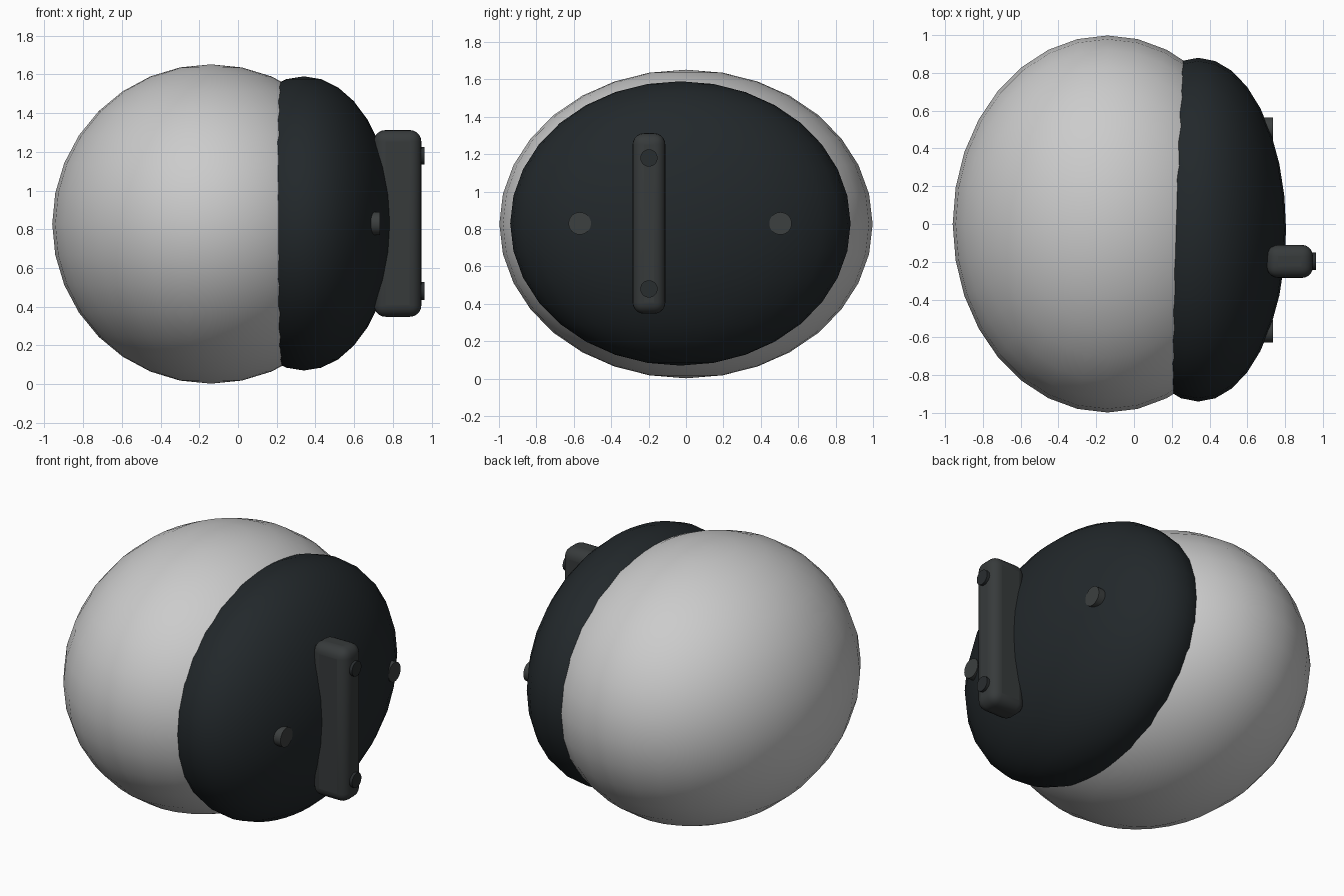
import bpy
from math import pi, radians

if "Cube" in bpy.data.objects:
    bpy.data.objects.remove(bpy.data.objects["Cube"])


def material(name, r, g, b):
    m = bpy.data.materials.new(name)
    m.diffuse_color = (r, g, b, 1)
    m.use_nodes = True
    m.node_tree.nodes["Principled BSDF"].inputs["Base Color"].default_value = m.diffuse_color
    return m


def finish(name, mat=None, angle=40):
    ob = bpy.context.object
    ob.name = name
    bpy.ops.object.transform_apply(location=False, rotation=True, scale=True)
    bpy.ops.object.shade_smooth_by_angle(angle=radians(angle))
    if mat:
        ob.data.materials.append(mat)
    return ob


def ellipsoid(name, centre, radii, mat=None):
    bpy.ops.mesh.primitive_uv_sphere_add(segments=32, ring_count=16, radius=1, location=centre)
    bpy.context.object.scale = radii
    return finish(name, mat)


def x_disc(name, x0, x1, y, z, r, mat):
    bpy.ops.mesh.primitive_cylinder_add(vertices=32, radius=r, depth=x1 - x0,
                                        location=((x0 + x1) / 2, y, z), rotation=(0, pi / 2, 0))
    return finish(name, mat)


face_dark = material("face_dark", 0.016, 0.021, 0.024)
trim_dark = material("trim_dark", 0.038, 0.043, 0.044)
pin_dark = material("pin_dark", 0.022, 0.026, 0.028)
stud_dark = material("stud_dark", 0.045, 0.05, 0.05)

# pale body and the dark face cap pushed into its side
ellipsoid("body_shell", (-0.14, 0, 0.827), (0.82, 0.998, 0.825))
ellipsoid("face_cap", (0.34, -0.03, 0.83), (0.465, 0.91, 0.76), face_dark)

# upright rounded bar on the face
bpy.ops.mesh.primitive_cube_add(size=1, location=(0.825, -0.198, 0.83))
bpy.context.object.scale = (0.245, 0.175, 0.965)
bar = finish("face_bar", trim_dark)
bevel = bar.modifiers.new("rounding", "BEVEL")
bevel.width = 0.06
bevel.segments = 5

# pins near both ends of the bar
for label, z in (("lower", 0.48), ("upper", 1.18)):
    x_disc(label + "_bar_pin", 0.90, 0.964, -0.198, z, 0.046, pin_dark)

# studs sunk into the face on either side
for label, y in (("front", -0.568), ("back", 0.505)):
    x_disc(label + "_face_stud", 0.66, 0.735, y, 0.83, 0.06, stud_dark)
